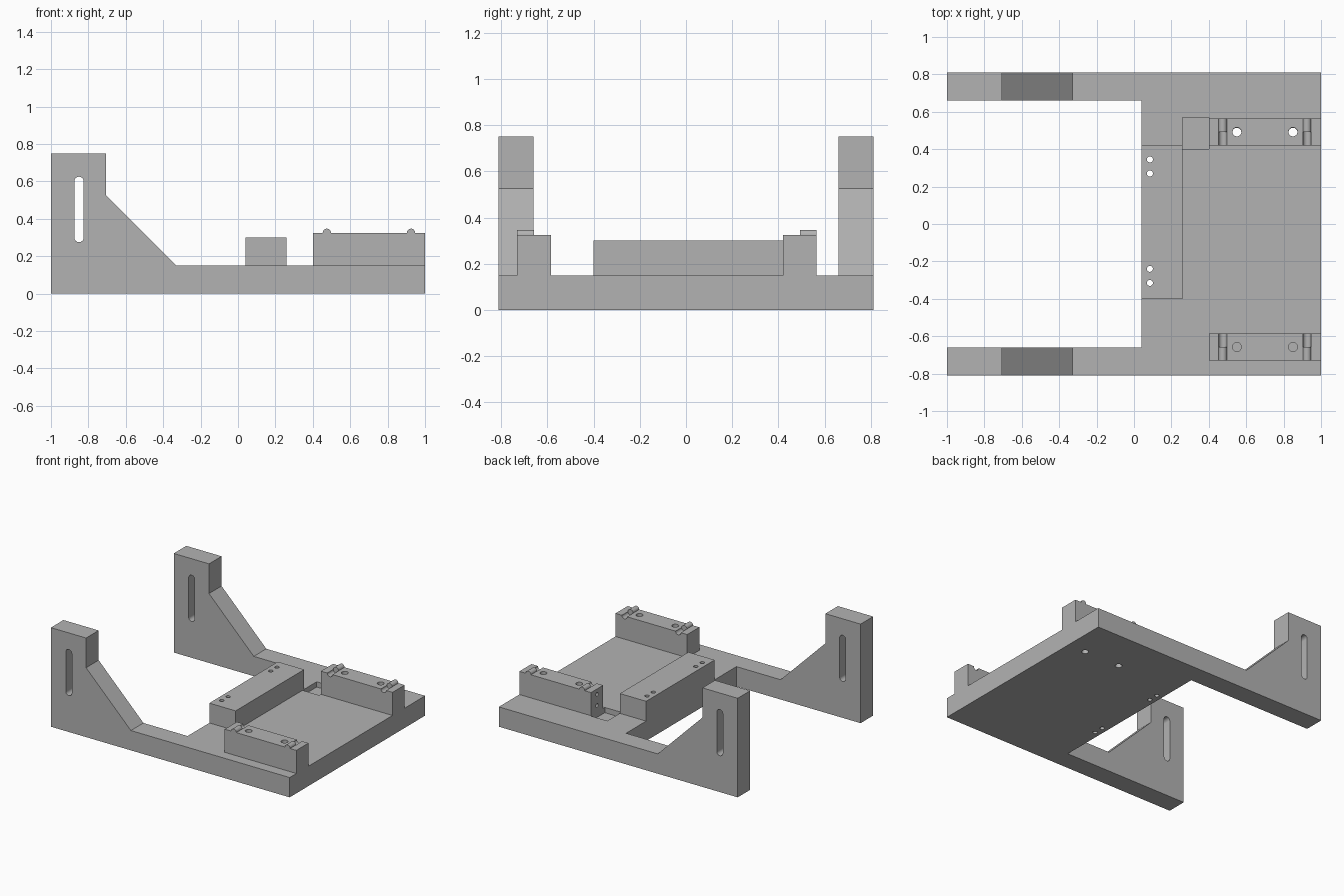
import bpy, bmesh, math

cube = bpy.data.objects.get("Cube")
if cube:
    bpy.data.objects.remove(cube, do_unlink=True)

grey = bpy.data.materials.new("plain_grey")
grey.use_nodes = True
COLOUR = (0.45, 0.45, 0.45, 1)
grey.diffuse_color = COLOUR
grey.node_tree.nodes["Principled BSDF"].inputs["Base Color"].default_value = COLOUR


def prism(name, outline, axis, low, high):
    """Extrude a flat outline along an axis."""
    place = {"x": lambda u, v, w: (w, u, v),
             "y": lambda u, v, w: (u, w, v),
             "z": lambda u, v, w: (u, v, w)}[axis]
    bm = bmesh.new()
    a = [bm.verts.new(place(u, v, low)) for u, v in outline]
    b = [bm.verts.new(place(u, v, high)) for u, v in outline]
    bm.faces.new(a)
    bm.faces.new(b)
    for i in range(len(a)):
        j = (i + 1) % len(a)
        bm.faces.new((a[i], a[j], b[j], b[i]))
    bmesh.ops.recalc_face_normals(bm, faces=bm.faces)
    mesh = bpy.data.meshes.new(name)
    bm.to_mesh(mesh)
    bm.free()
    mesh.materials.append(grey)
    obj = bpy.data.objects.new(name, mesh)
    bpy.context.scene.collection.objects.link(obj)
    return obj


def box(name, x0, x1, y0, y1, z0, z1):
    return prism(name, [(x0, y0), (x1, y0), (x1, y1), (x0, y1)], "z", z0, z1)


def slot(u, v, r, half=0.0, n=16):
    """Circle outline, stretched along v when half is above zero."""
    pts = []
    for side in (0, 1):
        for i in range(n + (1 if half else 0)):
            t = math.pi * (side + i / n)
            pts.append((u + r * math.cos(t),
                        v + r * math.sin(t) + (-half if side else half)))
    return pts


def combine(obj, tools, operation):
    """Apply booleans, then remove the helper solids."""
    for tool in tools:
        tool.hide_render = True
        mod = obj.modifiers.new("combine", "BOOLEAN")
        mod.operation, mod.solver, mod.object = operation, "EXACT", tool
    bpy.context.view_layer.update()
    deps = bpy.context.evaluated_depsgraph_get()
    mesh = bpy.data.meshes.new_from_object(obj.evaluated_get(deps))
    obj.modifiers.clear()
    obj.data = mesh
    for tool in tools:
        bpy.data.objects.remove(tool, do_unlink=True)


def finish(obj):
    """Merge coplanar faces and smooth only the round parts."""
    bm = bmesh.new()
    bm.from_mesh(obj.data)
    bmesh.ops.remove_doubles(bm, verts=bm.verts, dist=0.0002)
    bmesh.ops.dissolve_limit(bm, angle_limit=math.radians(1),
                             verts=bm.verts, edges=bm.edges)
    bm.to_mesh(obj.data)
    bm.free()
    bpy.ops.object.select_all(action="DESELECT")
    obj.select_set(True)
    bpy.context.view_layer.objects.active = obj
    bpy.ops.object.shade_smooth_by_angle(angle=math.radians(30))


DECK, TOP, EDGE, INNER = 0.15, 0.325, 0.81, 0.66
BAR_HOLES = [(0.085, y) for y in (0.345, 0.27, -0.24, -0.315)]
BLOCK_X = (0.55, 0.85)
RIDGE_X = (0.475, 0.925)


def bar_drills():
    return [prism("drill", slot(x, y, 0.016), "z", -0.1, 0.5) for x, y in BAR_HOLES]


# Forked base plate with two slotted uprights
base = prism("base_frame", [(-1, -EDGE), (1, -EDGE), (1, EDGE), (-1, EDGE),
                            (-1, INNER), (0.04, INNER), (0.04, -INNER), (-1, -INNER)],
             "z", 0, DECK)
upright = [(-1, DECK), (-0.33, DECK), (-0.705, 0.525), (-0.705, 0.75), (-1, 0.75)]
combine(base, [prism("upright", upright, "y", y0, y1)
               for y0, y1 in ((-EDGE, -INNER), (INNER, EDGE))], "UNION")
cuts = bar_drills()
cuts.append(prism("slot_cutter", slot(-0.85, 0.45, 0.025, 0.15), "y", -1, 1))
cuts.append(box("pocket_cutter", 0.26, 0.40, 0.40, 0.57, DECK - 0.04, 0.4))
cuts += [prism("drill", slot(x, 0.49, 0.024), "z", -0.1, 0.5) for x in BLOCK_X]
combine(base, cuts, "DIFFERENCE")
finish(base)

# Cross bar along the fork opening
bar = box("cross_bar", 0.04, 0.26, -0.40, 0.42, DECK, 0.30)
combine(bar, bar_drills(), "DIFFERENCE")
finish(bar)

# Clamp blocks: ridges on the outer half, matching grooves on the inner half
for name, inner, middle, outer in (("back_block", 0.42, 0.4925, 0.565),
                                   ("front_block", -0.585, -0.6575, -0.73)):
    block = box(name, 0.40, 1, min(inner, outer), max(inner, outer), DECK, TOP)
    combine(block, [prism("ridge", slot(x, TOP, 0.022), "y", *sorted((middle, outer)))
                    for x in RIDGE_X], "UNION")
    beyond = inner + (inner - middle)
    cuts = [prism("groove", slot(x, TOP, 0.022), "y", *sorted((middle, beyond)))
            for x in RIDGE_X]
    cuts += [prism("drill", slot(x, middle, 0.024), "z", 0.1, 0.5) for x in BLOCK_X]
    if name == "back_block":
        cuts += [prism("end_drill", slot(middle, z, 0.014), "x", 0.3, 0.5)
                 for z in (0.20, 0.285)]
    combine(block, cuts, "DIFFERENCE")
    finish(block)
